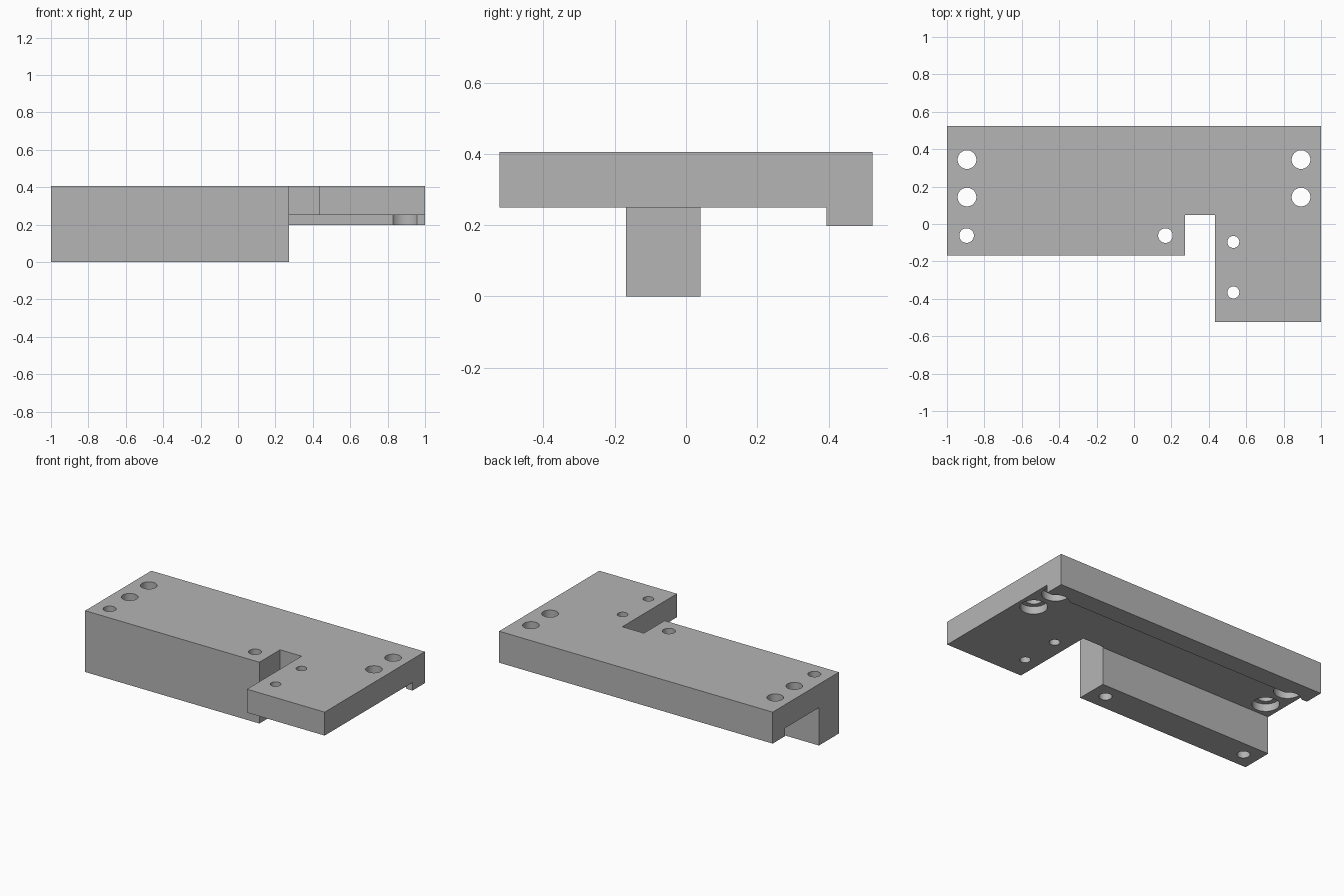
import bpy, bmesh, math

cube = bpy.data.objects.get("Cube")
if cube:
    bpy.data.objects.remove(cube, do_unlink=True)

grey = bpy.data.materials.new("plain grey")
grey.use_nodes = True
colour = (0.46, 0.46, 0.46, 1)
grey.diffuse_color = colour
grey.node_tree.nodes["Principled BSDF"].inputs["Base Color"].default_value = colour


def finish(name, bm):
    bmesh.ops.recalc_face_normals(bm, faces=bm.faces)
    mesh = bpy.data.meshes.new(name)
    bm.to_mesh(mesh)
    bm.free()
    mesh.materials.append(grey)
    obj = bpy.data.objects.new(name, mesh)
    bpy.context.collection.objects.link(obj)
    return obj


def prism(name, outline, z0, z1):
    """Extrude a plan outline between two heights."""
    bm = bmesh.new()
    face = bm.faces.new([bm.verts.new((x, y, z0)) for x, y in outline])
    new = bmesh.ops.extrude_face_region(bm, geom=[face])["geom"]
    verts = [g for g in new if isinstance(g, bmesh.types.BMVert)]
    bmesh.ops.translate(bm, verts=verts, vec=(0, 0, z1 - z0))
    return finish(name, bm)


def box(name, x0, x1, y0, y1, z0, z1):
    return prism(name, [(x0, y0), (x1, y0), (x1, y1), (x0, y1)], z0, z1)


def drill(name, x, y, radius, z0, z1):
    ring = [math.tau * i / 48 for i in range(48)]
    return prism(name, [(x + radius * math.cos(a), y + radius * math.sin(a))
                        for a in ring], z0, z1)


def combine(body, other, operation):
    """Apply a boolean and remove the helper."""
    other.hide_render = True
    mod = body.modifiers.new("boolean", 'BOOLEAN')
    mod.operation, mod.solver, mod.object = operation, 'EXACT', other
    bpy.context.view_layer.objects.active = body
    bpy.ops.object.modifier_apply(modifier=mod.name)
    bpy.data.objects.remove(other, do_unlink=True)


BACK, FRONT, EDGE = 0.523, -0.523, -0.168
UNDER, TOP = 0.25, 0.405

# Top plate with a notch and a forward arm on the left
body = prism("mounting_bracket", [
    (-1, EDGE), (0.274, EDGE), (0.274, 0.048), (0.432, 0.048),
    (0.432, FRONT), (1, FRONT), (1, BACK), (-1, BACK)], UNDER, TOP)

# Deep front block and shallow rear lip
combine(body, box("front_block", -1, 0.274, EDGE, 0.04, 0, UNDER), 'UNION')
combine(body, box("rear_lip", -1, 1, 0.395, BACK, 0.197, UNDER), 'UNION')

# Counterbored bolt holes at both ends
for x in (-0.893, 0.893):
    for y in (0.344, 0.144):
        combine(body, drill("bolt_hole", x, y, 0.05, -0.1, 0.5), 'DIFFERENCE')
        combine(body, drill("counterbore", x, y, 0.082, -0.1, 0.3), 'DIFFERENCE')

# Holes through the block, and small holes in the arm
for x, y, radius in [(-0.895, -0.062, 0.039), (0.168, -0.062, 0.039),
                     (0.531, -0.096, 0.032), (0.531, -0.366, 0.032)]:
    combine(body, drill("dowel_hole", x, y, radius, -0.1, 0.5), 'DIFFERENCE')

# Sharp edges stay sharp, bores are smooth
for obj in bpy.context.selected_objects:
    obj.select_set(False)
body.select_set(True)
bpy.context.view_layer.objects.active = body
bpy.ops.object.shade_smooth_by_angle(angle=math.radians(30))
